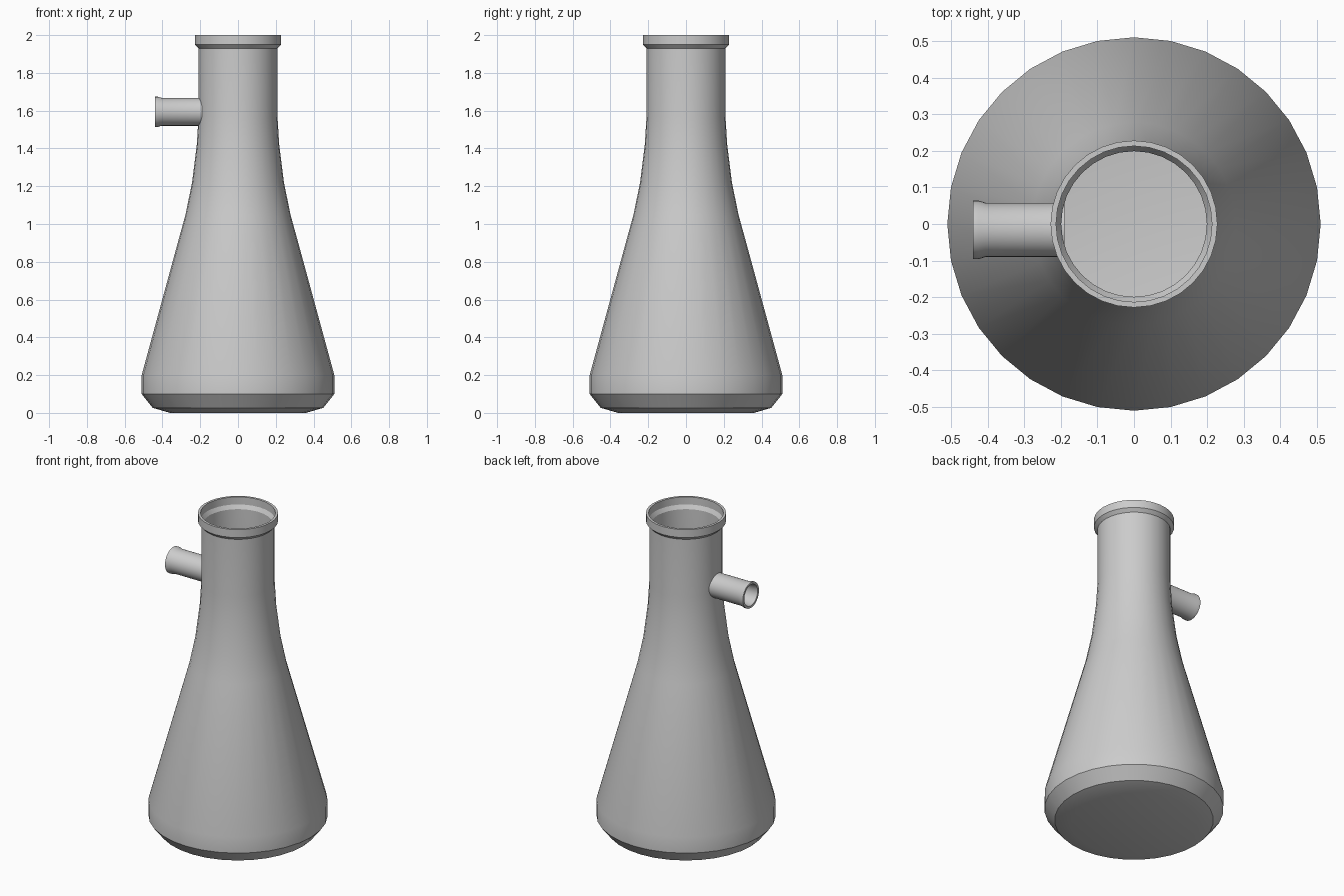
import bpy
import bmesh
from math import radians, tau
from mathutils import Matrix

cube = bpy.data.objects.get("Cube")
if cube:
    bpy.data.objects.remove(cube, do_unlink=True)

glass = bpy.data.materials.new("grey_glass")
glass.use_nodes = True
grey = (0.6, 0.6, 0.6, 1)
glass.diffuse_color = grey
glass.node_tree.nodes["Principled BSDF"].inputs["Base Color"].default_value = grey


def lathe(name, profile, closed=False, matrix=Matrix(), steps=32):
    """Spin a (radius, height) profile about z, then place it."""
    bm = bmesh.new()
    verts = [bm.verts.new((r, 0, z)) for r, z in profile]
    edges = [bm.edges.new(pair) for pair in zip(verts, verts[1:])]
    if closed:
        edges.append(bm.edges.new((verts[-1], verts[0])))
    bmesh.ops.spin(bm, geom=verts + edges, cent=(0, 0, 0), axis=(0, 0, 1),
                   angle=tau, steps=steps)
    bmesh.ops.remove_doubles(bm, verts=bm.verts, dist=0.0001)
    bmesh.ops.recalc_face_normals(bm, faces=bm.faces)
    bm.transform(matrix)
    mesh = bpy.data.meshes.new(name)
    bm.to_mesh(mesh)
    bm.free()
    mesh.materials.append(glass)
    obj = bpy.data.objects.new(name, mesh)
    bpy.context.collection.objects.link(obj)
    bpy.ops.object.select_all(action="DESELECT")
    obj.select_set(True)
    bpy.context.view_layer.objects.active = obj
    bpy.ops.object.shade_smooth_by_angle(angle=radians(30))
    return obj


# Flask body: outer wall from the base up to the collar
wall = [(0.51, 0.1), (0.51, 0.2), (0.278, 1.05), (0.243, 1.22),
        (0.218, 1.42), (0.209, 1.57), (0.209, 1.93)]
outer = [(0, 0), (0.36, 0), (0.452, 0.027)] + wall + [(0.228, 1.95), (0.228, 2)]

# Inner wall: mouth recess, then the same curve inset by the glass thickness
thickness = 0.01
inner = [(0.213, 2), (0.213, 1.953)]
inner += [(r - thickness, z) for r, z in reversed(wall)]
inner += [(0.445, 0.037), (0.35, 0.012), (0, 0.012)]
lathe("flask_body", outer + inner)

# Hollow side spout with a flared lip, pointing to -x
spout = [(0.074, 0.19), (0.074, 0.405), (0.08, 0.425), (0.08, 0.44),
         (0.066, 0.44), (0.062, 0.405), (0.062, 0.19)]
place = Matrix.Translation((0, -0.016, 1.594)) @ Matrix.Rotation(radians(-90), 4, "Y")
lathe("side_spout", spout, closed=True, matrix=place)
